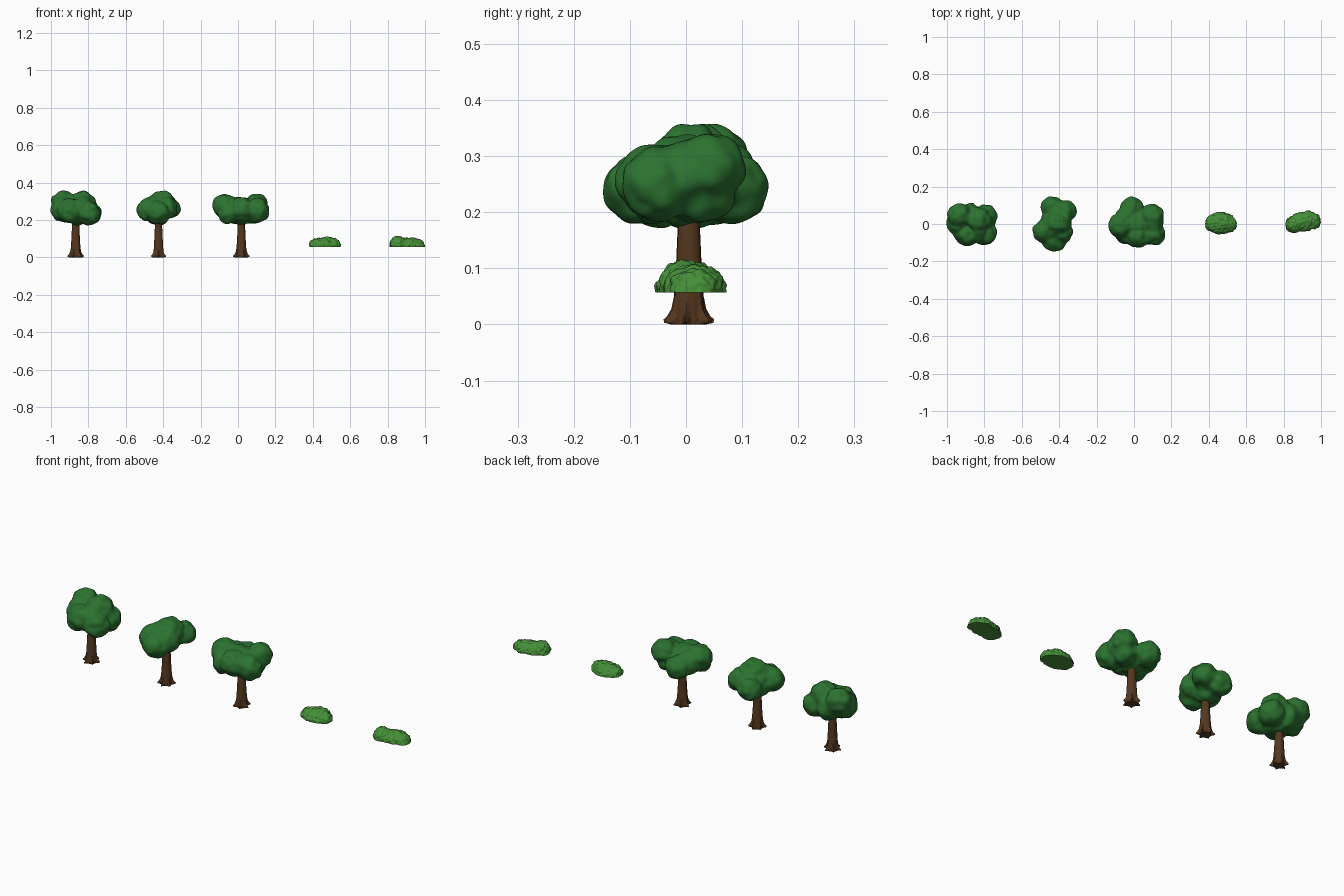
import bpy, bmesh, math
from mathutils import Vector, Matrix, noise

if "Cube" in bpy.data.objects:
    bpy.data.objects.remove(bpy.data.objects["Cube"])


def material(name, rgb):
    m = bpy.data.materials.new(name)
    m.diffuse_color = (*rgb, 1)
    m.use_nodes = True
    m.node_tree.nodes["Principled BSDF"].inputs["Base Color"].default_value = m.diffuse_color
    return m


LEAF = material("leaf_green", (0.025, 0.17, 0.03))
BUSH = material("bush_green", (0.06, 0.28, 0.04))
BARK = material("bark_brown", (0.09, 0.038, 0.013))


def finish(bm, name, mat, angle=180):
    bmesh.ops.recalc_face_normals(bm, faces=bm.faces)
    me = bpy.data.meshes.new(name)
    bm.to_mesh(me)
    bm.free()
    ob = bpy.data.objects.new(name, me)
    bpy.context.collection.objects.link(ob)
    me.materials.append(mat)
    bpy.ops.object.select_all(action='DESELECT')
    ob.select_set(True)
    bpy.context.view_layer.objects.active = ob
    bpy.ops.object.shade_smooth_by_angle(angle=math.radians(angle))
    return ob


def melted(blobs, voxel, smooth):
    """Fuse ellipsoids (x, y, z, rx, ry, rz) into one soft surface, returned as bmesh."""
    bm = bmesh.new()
    for x, y, z, rx, ry, rz in blobs:
        m = Matrix.Translation((x, y, z)) @ Matrix.Diagonal((rx, ry, rz, 1))
        bmesh.ops.create_icosphere(bm, subdivisions=4, radius=1, matrix=m)
    me = bpy.data.meshes.new("blobs")
    bm.to_mesh(me)
    bm.free()
    tmp = bpy.data.objects.new("blobs", me)
    bpy.context.collection.objects.link(tmp)
    r = tmp.modifiers.new("fuse", 'REMESH')
    r.mode = 'VOXEL'
    r.voxel_size = voxel
    s = tmp.modifiers.new("soften", 'SMOOTH')
    s.factor, s.iterations = 0.5, smooth
    out = bmesh.new()
    out.from_object(tmp, bpy.context.evaluated_depsgraph_get())
    bpy.data.objects.remove(tmp)
    return out


def roughen(bm, amount, freq):
    bm.normal_update()
    moves = [(v, v.normal * amount * noise.noise(v.co * freq)) for v in bm.verts]
    for v, d in moves:
        v.co += d


def crown(name, blobs):
    bm = melted([(x, y, z, r, r, r) for x, y, z, r in blobs], 0.006, 16)
    roughen(bm, 0.008, 26)
    finish(bm, name, LEAF)


def trunk(name, x, y, turn):
    # (height, radius, root flare)
    rings = [(0, 0.027, 0.004), (0.003, 0.030, 0.014), (0.009, 0.030, 0.015),
             (0.015, 0.0285, 0.010), (0.028, 0.027, 0.004), (0.05, 0.0255, 0.001),
             (0.10, 0.0225, 0.0005), (0.17, 0.0195, 0.0005), (0.24, 0.017, 0)]
    n = 48
    bm = bmesh.new()
    loops = []
    for z, r, flare in rings:
        loop = []
        for i in range(n):
            a = 2 * math.pi * i / n
            lobe = max(0, math.cos(6 * a)) ** 2 * 1.2 - 0.2
            q = r + flare * lobe
            loop.append(bm.verts.new((x + q * math.cos(a + turn), y + q * math.sin(a + turn), z)))
        loops.append(loop)
    for lo, hi in zip(loops, loops[1:]):
        for i in range(n):
            j = (i + 1) % n
            bm.faces.new((lo[i], lo[j], hi[j], hi[i]))
    bm.faces.new(loops[0][::-1])
    bm.faces.new(loops[-1])
    finish(bm, name, BARK, 50)


def bush(name, blobs, floor=0.057):
    bm = melted(blobs, 0.003, 4)
    roughen(bm, 0.006, 80)
    # flat underside
    bmesh.ops.bisect_plane(bm, geom=bm.verts[:] + bm.edges[:] + bm.faces[:],
                           plane_co=Vector((0, 0, floor)), plane_no=Vector((0, 0, -1)),
                           clear_outer=True)
    bmesh.ops.holes_fill(bm, edges=[e for e in bm.edges if e.is_boundary], sides=0)
    finish(bm, name, BUSH, 45)


# trees
trunk("left_trunk", -0.868, 0.005, 0.2)
crown("left_crown", [
    (-0.934, 0.045, 0.291, 0.066), (-0.828, 0.022, 0.291, 0.066),
    (-0.794, 0.040, 0.238, 0.064), (-0.796, -0.050, 0.236, 0.064),
    (-0.895, -0.050, 0.250, 0.067), (-0.880, 0.045, 0.245, 0.066),
    (-0.935, 0.005, 0.255, 0.065), (-0.860, 0.000, 0.240, 0.070),
    (-0.835, -0.035, 0.260, 0.064)])

trunk("middle_trunk", -0.425, 0.005, 0.5)
crown("middle_crown", [
    (-0.440, 0.088, 0.240, 0.059), (-0.365, 0.070, 0.266, 0.058),
    (-0.403, 0.005, 0.295, 0.065), (-0.480, -0.042, 0.255, 0.062),
    (-0.425, -0.082, 0.240, 0.065), (-0.388, -0.040, 0.262, 0.062),
    (-0.430, 0.015, 0.238, 0.067), (-0.400, 0.045, 0.258, 0.062),
    (-0.445, -0.020, 0.270, 0.060)])

trunk("right_trunk", 0.018, 0.005, 0.9)
crown("right_crown", [
    (-0.013, 0.084, 0.242, 0.062), (0.100, 0.046, 0.282, 0.061),
    (-0.072, -0.008, 0.277, 0.065), (0.102, -0.050, 0.250, 0.066),
    (0.020, -0.060, 0.255, 0.067), (-0.045, -0.045, 0.240, 0.062),
    (0.075, 0.025, 0.242, 0.064), (0.015, 0.000, 0.250, 0.074),
    (0.095, 0.000, 0.265, 0.062), (-0.040, 0.035, 0.255, 0.060)])

# bushes
bush("left_bush", [
    (0.463, 0.005, 0.061, 0.080, 0.059, 0.046), (0.478, 0.010, 0.067, 0.052, 0.050, 0.044),
    (0.425, 0.002, 0.063, 0.046, 0.046, 0.039), (0.508, -0.002, 0.063, 0.042, 0.044, 0.040)])
bush("right_bush", [
    (0.905, 0.012, 0.062, 0.078, 0.052, 0.043), (0.856, -0.003, 0.065, 0.046, 0.045, 0.050),
    (0.930, 0.023, 0.064, 0.050, 0.048, 0.042), (0.957, 0.016, 0.062, 0.042, 0.044, 0.038)])
